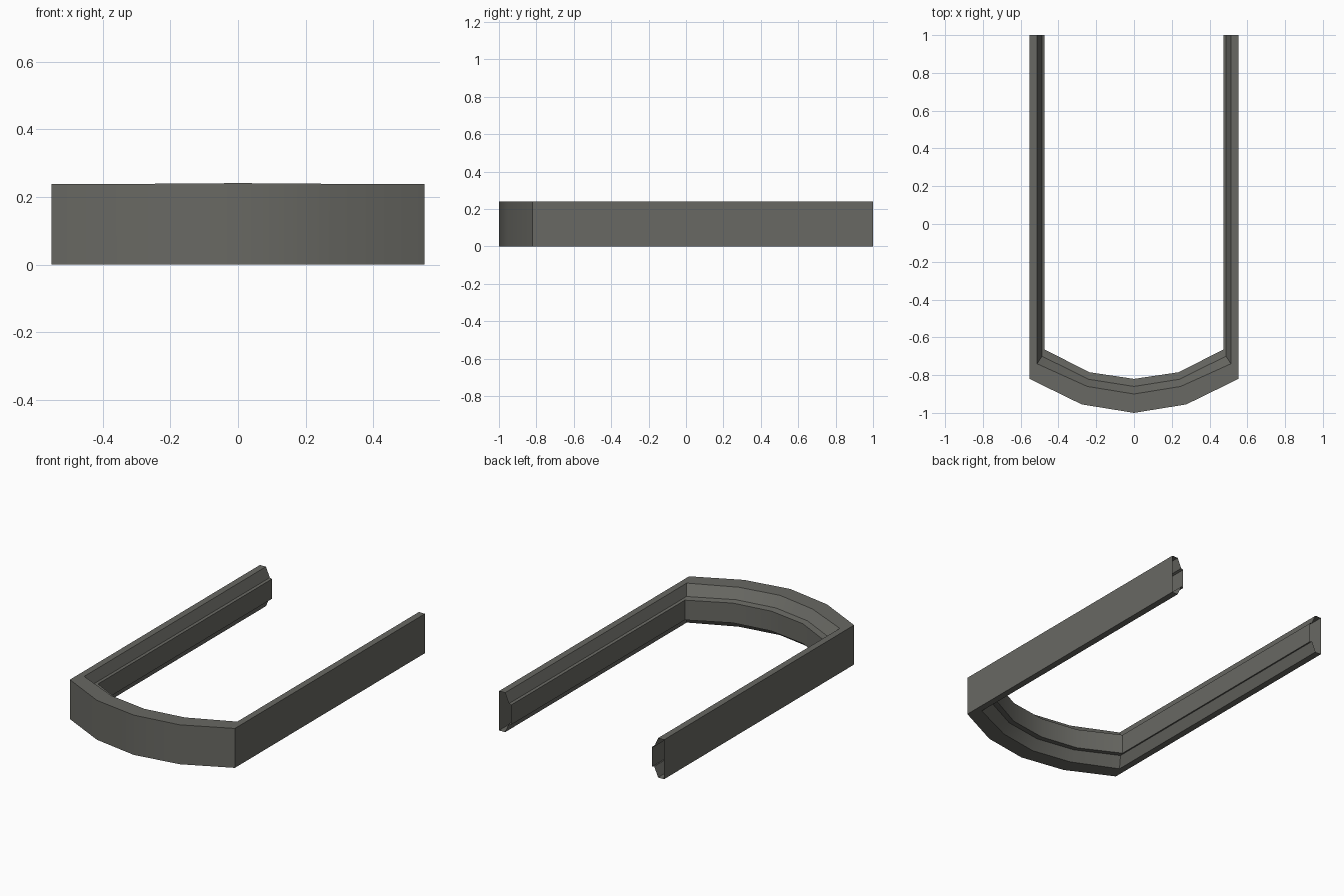
import bpy, bmesh, math

if "Cube" in bpy.data.objects:
    bpy.data.objects.remove(bpy.data.objects["Cube"])

mat = bpy.data.materials.new("dark_warm_grey")
mat.diffuse_color = (0.14, 0.14, 0.125, 1)
mat.use_nodes = True
mat.node_tree.nodes["Principled BSDF"].inputs["Base Color"].default_value = mat.diffuse_color

# Four nested U-shaped rails: (leg x, corner y, mid x, mid y, centre y)
OUTER = (0.553, -0.82, 0.277, -0.955, -1.0)
LIP = (0.513, -0.74, 0.247, -0.86, -0.90)
STEP = (0.487, -0.70, 0.24, -0.822, -0.86)
TONGUE = (0.473, -0.665, 0.235, -0.785, -0.82)

# Cross-section loop: which rail, at which height
PROFILE = [(OUTER, 0.0), (OUTER, 0.239), (LIP, 0.239), (STEP, 0.18),
           (TONGUE, 0.175), (TONGUE, 0.055), (STEP, 0.06), (LIP, 0.0)]


def rail_points(rail, z):
    """Points of one rail from the right leg end round to the left leg end."""
    lx, ly, mx, my, cy = rail
    half = [(lx, 1.0), (lx, ly), (mx, my)]
    path = half + [(0, cy)] + [(-x, y) for x, y in reversed(half)]
    return [(x, y, z + (0.002 if x == 0 and z > 0.2 else 0)) for x, y in path]


# U-shaped hollow frame, open at both leg ends
bm = bmesh.new()
rails = [[bm.verts.new(p) for p in rail_points(r, z)] for r, z in PROFILE]
for a, b in zip(rails, rails[1:] + rails[:1]):
    for i in range(len(a) - 1):
        bm.faces.new((a[i], a[i + 1], b[i + 1], b[i]))

# Make the outer wall face outward
bm.normal_update()
bm.faces.ensure_lookup_table()
if bm.faces[0].normal.x < 0:
    bmesh.ops.reverse_faces(bm, faces=bm.faces[:])

mesh = bpy.data.meshes.new("u_frame")
bm.to_mesh(mesh)
bm.free()
mesh.materials.append(mat)
frame = bpy.data.objects.new("u_frame", mesh)
bpy.context.collection.objects.link(frame)

# Soft shading round the bow, crisp profile edges
bpy.context.view_layer.objects.active = frame
frame.select_set(True)
bpy.ops.object.shade_smooth_by_angle(angle=math.radians(30))
